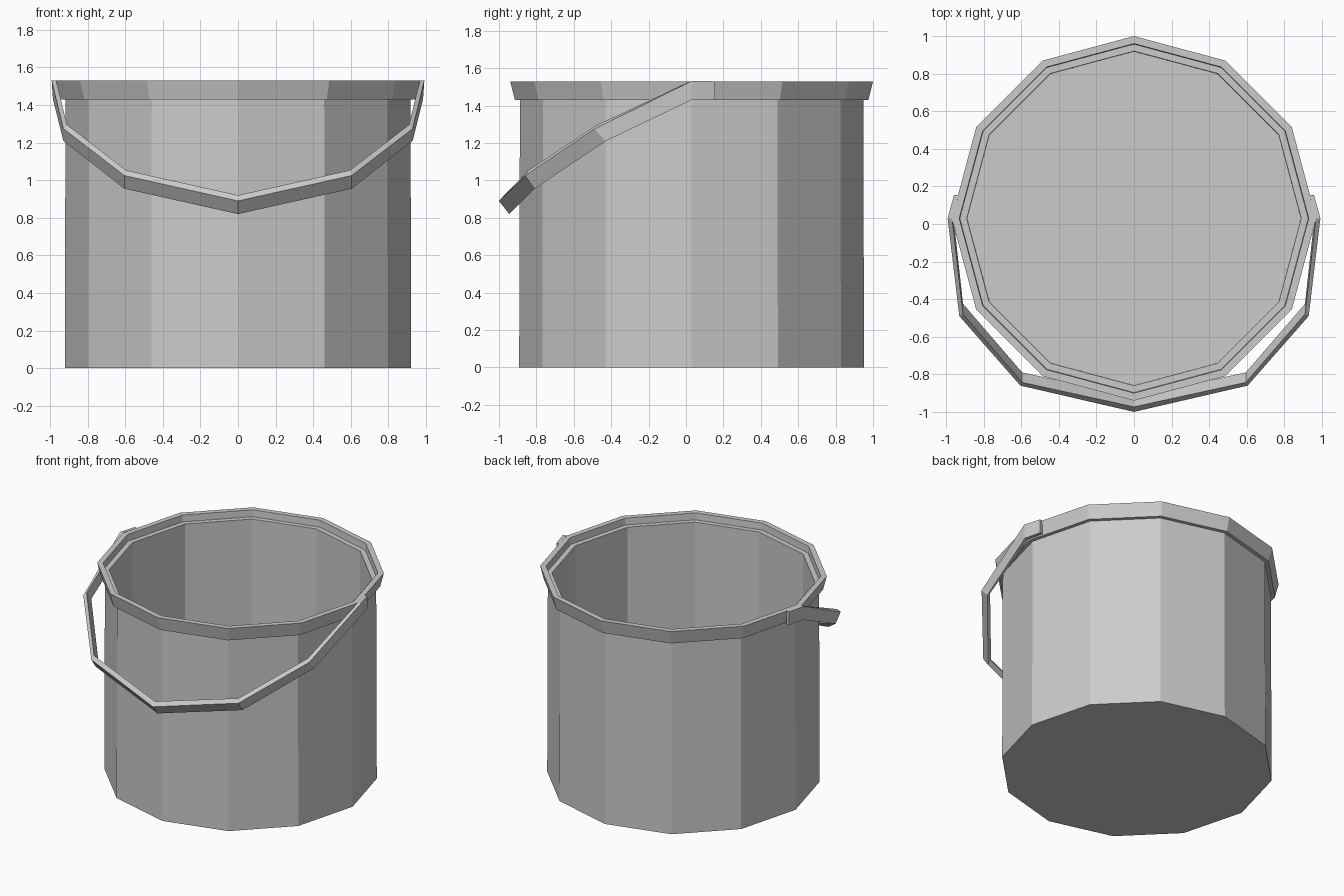
import bpy, bmesh
from math import sin, cos, tau

if "Cube" in bpy.data.objects:
    bpy.data.objects.remove(bpy.data.objects["Cube"])

SIDES = 12
CENTRE_Y = 0.03


def finish(bm, name):
    bmesh.ops.recalc_face_normals(bm, faces=bm.faces)
    mesh = bpy.data.meshes.new(name)
    bm.to_mesh(mesh)
    bm.free()
    obj = bpy.data.objects.new(name, mesh)
    bpy.context.collection.objects.link(obj)
    return obj


def skin(name, loops):
    """Bridge successive closed loops of points and cap both ends."""
    bm = bmesh.new()
    rows = [[bm.verts.new(p) for p in loop] for loop in loops]
    n = len(rows[0])
    for a, b in zip(rows, rows[1:]):
        for i in range(n):
            j = (i + 1) % n
            bm.faces.new((a[i], a[j], b[j], b[i]))
    bm.faces.new(rows[0])
    bm.faces.new(rows[-1])
    return finish(bm, name)


def ring(radius, z):
    return [(radius * sin(tau * i / SIDES),
             CENTRE_Y + radius * cos(tau * i / SIDES), z) for i in range(SIDES)]


# Bucket: outer wall, flared rim, inner ledge, inner wall and floor
profile = [(0.922, 0), (0.918, 1.43), (0.945, 1.43), (0.97, 1.53),
           (0.93, 1.53), (0.927, 1.48), (0.89, 1.48), (0.887, 0.03)]
skin("bucket", [ring(r, z) for r, z in profile])

# Handle: flat bar sections (outer top, outer bottom, inner bottom, inner top)
# from the tab on the rim round to the middle of the front
half = [
    [(0.958, 0.155, 1.53), (0.955, 0.155, 1.43), (0.93, 0.15, 1.43), (0.935, 0.15, 1.53)],
    [(0.992, 0.03, 1.532), (0.985, 0.03, 1.43), (0.96, 0.03, 1.43), (0.968, 0.03, 1.532)],
    [(0.93, -0.49, 1.275), (0.93, -0.43, 1.21), (0.91, -0.425, 1.23), (0.91, -0.48, 1.295)],
    [(0.605, -0.86, 1.025), (0.605, -0.81, 0.955), (0.595, -0.79, 0.985), (0.595, -0.843, 1.053)],
    [(0, -1.0, 0.89), (0, -0.945, 0.82), (0, -0.92, 0.852), (0, -0.973, 0.92)],
]
mirrored = [[(-x, y, z) for x, y, z in s] for s in reversed(half[:-1])]
skin("handle", half + mirrored)
